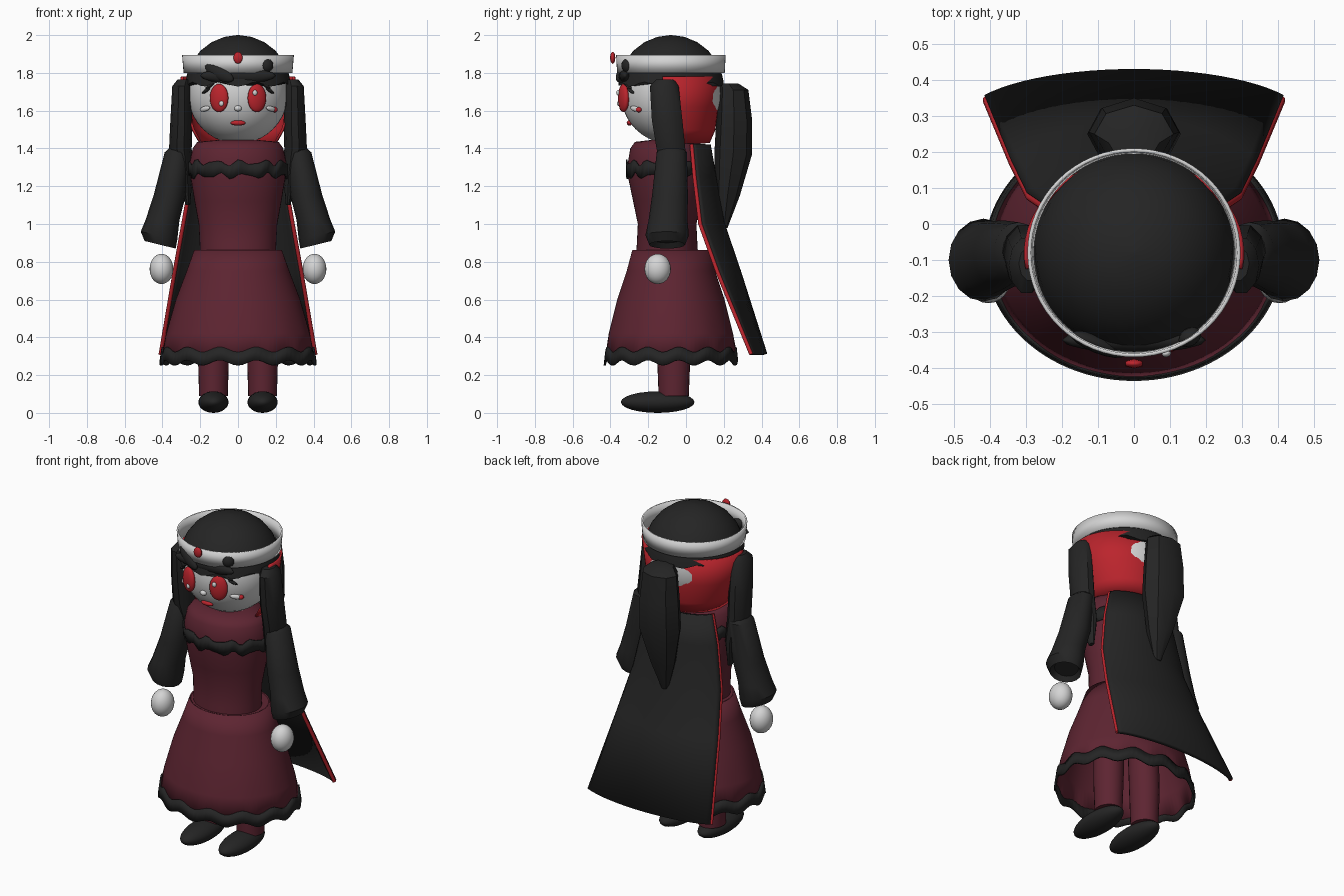
import bpy, bmesh
from math import sin, cos, pi, radians, sqrt, atan2
from mathutils import Vector

if "Cube" in bpy.data.objects:
    bpy.data.objects.remove(bpy.data.objects["Cube"], do_unlink=True)


def material(name, r, g, b):
    m = bpy.data.materials.new(name)
    m.use_nodes = True
    m.diffuse_color = (r, g, b, 1)
    bsdf = m.node_tree.nodes["Principled BSDF"]
    bsdf.inputs["Base Color"].default_value = (r, g, b, 1)
    bsdf.inputs["Roughness"].default_value = 0.8
    return m


BLACK = material("soft_black", 0.018, 0.018, 0.018)
RED = material("bright_red", 0.5, 0.018, 0.026)
WINE = material("wine_red", 0.11, 0.018, 0.031)
WHITE = material("pale_white", 0.66, 0.66, 0.66)
CY = -0.08                                # body axis
HEAD = Vector((0, CY, 1.69))
HEAD_R = 0.265


def finish(obj, mat, angle=40, thick=0):
    obj.data.materials.append(mat)
    bpy.ops.object.select_all(action="DESELECT")
    obj.select_set(True)
    bpy.context.view_layer.objects.active = obj
    bpy.ops.object.shade_smooth_by_angle(angle=radians(angle))
    if thick:
        s = obj.modifiers.new("thickness", "SOLIDIFY")
        s.thickness = thick
        s.offset = 0
    return obj


def loft(name, rings, mat, n=32, caps=True, arc=None, wave=None, thick=0, angle=40):
    """Skin elliptical rings (x, y, z, rx, ry); arc gives an open sheet."""
    bm = bmesh.new()
    rows = []
    for k, (x, y, z, rx, ry) in enumerate(rings):
        row = []
        for i in range(n):
            t = 2 * pi * i / n
            if arc:
                t = radians(arc[0] + (arc[1] - arc[0]) * i / (n - 1))
            dz = wave(k, t) if wave else 0
            row.append(bm.verts.new((x + rx * cos(t), y + ry * sin(t), z + dz)))
        rows.append(row)
    for a, b in zip(rows, rows[1:]):
        for i in range(n - 1 if arc else n):
            j = (i + 1) % n
            bm.faces.new((a[i], a[j], b[j], b[i]))
    if caps and not arc:
        bm.faces.new(rows[0])
        bm.faces.new(rows[-1])
    bmesh.ops.recalc_face_normals(bm, faces=bm.faces)
    me = bpy.data.meshes.new(name)
    bm.to_mesh(me)
    bm.free()
    obj = bpy.data.objects.new(name, me)
    bpy.context.collection.objects.link(obj)
    return finish(obj, mat, angle, thick)


def ball(name, loc, size, mat, rot=(0, 0, 0), seg=24):
    bpy.ops.mesh.primitive_uv_sphere_add(segments=seg, ring_count=max(6, seg // 2),
                                         radius=1, location=loc, rotation=rot)
    obj = bpy.context.object
    obj.name = name
    obj.scale = size
    return finish(obj, mat, 60)


def on_face(name, x, z, size, mat, off=0.0, tilt=0.0, seg=16):
    """Ellipsoid lying against the front of the head."""
    dz = z - HEAD.z
    d = sqrt(HEAD_R ** 2 - x * x - dz * dz) + off
    return ball(name, (x, CY - d, z), size, mat, (0, tilt, atan2(x, d)), seg)


# Head, hair cap and headband
ball("head", HEAD, (HEAD_R,) * 3, WHITE, seg=40)
loft("neck", [(0, CY, 1.38, .08, .08), (0, CY, 1.5, .08, .08)], WHITE)
cap_angles = [radians(a) for a in (4, 15, 30, 45, 60, 75, 89)]
loft("hair_cap", [(0, CY, 1.72 + .28 * sin(a), .28 * cos(a), .28 * cos(a)) for a in cap_angles],
     BLACK, 48, wave=lambda k, t: .012 * sin(9 * t) if k == 0 else 0, angle=60)
loft("headband", [(0, CY, 1.80, .283, .28), (0, CY, 1.895, .291, .285)],
     WHITE, 64, caps=False, thick=.01)
ball("headband_gem", (0, -.388, 1.88), (.028, .014, .032), RED, seg=6)

# Fringe and tufts
on_face("fringe", 0, 1.785, (.2, .035, .042), BLACK, off=-.005)
on_face("large_tuft", -.1, 1.80, (.09, .025, .036), BLACK, off=.035, tilt=.45)
on_face("small_tuft", .155, 1.84, (.034, .025, .036), BLACK, off=.08)

# Face
on_face("nose", 0, 1.612, (.02, .018, .016), WHITE)
on_face("mouth", 0, 1.535, (.04, .015, .014), RED, off=.004)
for s, side in ((1, "left"), (-1, "right")):
    on_face(side + "_eye", s * .1, 1.667, (.052, .025, .075), RED, off=.006, seg=24)
    on_face(side + "_eye_glint", .09 if s > 0 else -.088, 1.695 if s > 0 else 1.638,
            (.013, .01, .015), WHITE, off=.03)
    on_face(side + "_cheek_mark", s * .175, 1.61, (.035, .012, .014), WHITE, off=.008, tilt=s * .2)
    for k in range(2):
        on_face(side + "_lash", s * (.15 + .02 * k), 1.73 - .025 * k,
                (.03, .012, .008), BLACK, off=.01, tilt=s * .5, seg=10)
on_face("cheek_gem", .195, 1.605, (.017, .014, .014), RED, off=.012)

# Long locks beside the face and down the back
for s, side in ((1, "left"), (-1, "right")):
    loft(side + "_side_lock", [
        (s * .285, -.11, 1.765, .035, .05), (s * .298, -.115, 1.73, .05, .08),
        (s * .3, -.10, 1.55, .058, .085), (s * .305, -.08, 1.40, .06, .08),
        (s * .28, -.06, 1.25, .04, .06), (s * .265, -.05, 1.10, .012, .02)], BLACK, 10)
loft("back_lock", [
    (0, .225, 1.745, .07, .05), (0, .25, 1.71, .11, .08), (0, .255, 1.55, .125, .095),
    (0, .25, 1.37, .13, .1), (0, .22, 1.15, .075, .065), (0, .2, .98, .02, .02)], BLACK, 8)

# Flared collar behind the head
loft("collar", [(0, CY, 1.43, .2, .2), (0, CY, 1.5, .24, .23),
                (0, CY, 1.62, .275, .245), (0, CY, 1.78, .3, .255)],
     RED, 32, arc=(-10, 190), thick=.012)

# Dress
loft("bodice", [
    (0, -.1, .82, .2, .165), (0, -.1, .9, .203, .16), (0, -.1, 1.0, .208, .155),
    (0, -.1, 1.12, .23, .18), (0, -.1, 1.24, .25, .205), (0, -.1, 1.33, .255, .207),
    (0, -.1, 1.40, .24, .195), (0, -.1, 1.435, .215, .17), (0, -.1, 1.445, .1, .08)],
    WINE, 48, angle=60)
loft("chest_trim", [(0, -.1, 1.255, .258, .213), (0, -.1, 1.325, .261, .214)],
     BLACK, 72, caps=False, thick=.008,
     wave=lambda k, t: .012 * sin(12 * t + k) + .006 * sin(19 * t))


def hem(k, t):
    return .014 * sin(13 * t)


loft("skirt", [
    (0, CY, .30, .4, .345), (0, CY, .42, .376, .325), (0, CY, .6, .325, .28),
    (0, CY, .75, .268, .23), (0, CY, .862, .228, .2)], WINE, 96, caps=False, thick=.008,
    wave=lambda k, t: hem(k, t) if k == 0 else 0)
loft("skirt_top", [(0, CY, .85, .226, .198), (0, CY, .86, .226, .198)], WINE, 48)
loft("skirt_trim", [(0, CY, .265, .41, .35), (0, CY, .335, .4, .342)],
     BLACK, 96, caps=False, wave=hem, thick=.012)

# Sleeves, hands, legs and shoes
for s, side in ((1, "left"), (-1, "right")):
    loft(side + "_sleeve", [
        (s * .315, -.075, 1.40, .05, .06), (s * .322, -.075, 1.38, .066, .08),
        (s * .362, -.085, 1.15, .085, .095), (s * .4, -.095, 1.02, .09, .103),
        (s * .418, -.1, .94, .097, .115), (s * .412, -.1, .89, .082, .095),
        (s * .405, -.1, .92, .06, .075)], BLACK, 16,
        wave=lambda k, t, s=s: s * .02 * cos(t) if k > 3 else 0)
    ball(side + "_hand", (s * .405, -.15, .762), (.063, .07, .08), WHITE)
    loft(side + "_leg", [(s * .13, -.065, .09, .076, .08), (s * .13, -.065, .3, .082, .088),
                         (s * .12, -.07, .75, .085, .09)], WINE, 24)
    ball(side + "_shoe", (s * .13, -.15, .057), (.08, .195, .057), BLACK)

# Cape: rows of height, half width, edge depth and middle depth
cape_rows = [(1.42, .2, .035, .12), (1.25, .245, .05, .15), (1.0, .29, .08, .195),
             (.75, .335, .17, .28), (.31, .41, .35, .42)]
cape = []
for z, hw, edge, mid in cape_rows:
    ry = 2 * (mid - edge)
    cape.append((0, edge - ry / 2, z, hw / cos(radians(30)), ry))
loft("cape", cape, BLACK, 25, arc=(30, 150), thick=.022)
for s, side in ((1, "left"), (-1, "right")):
    cu = bpy.data.curves.new(side + "_cape_piping", "CURVE")
    cu.dimensions = "3D"
    cu.bevel_depth = .011
    cu.bevel_resolution = 2
    cu.use_fill_caps = True
    sp = cu.splines.new("POLY")
    sp.points.add(len(cape_rows) - 1)
    for p, (z, hw, edge, mid) in zip(sp.points, cape_rows):
        p.co = (s * hw, edge - .005, z, 1)
    cu.materials.append(RED)
    bpy.context.collection.objects.link(bpy.data.objects.new(side + "_cape_piping", cu))
